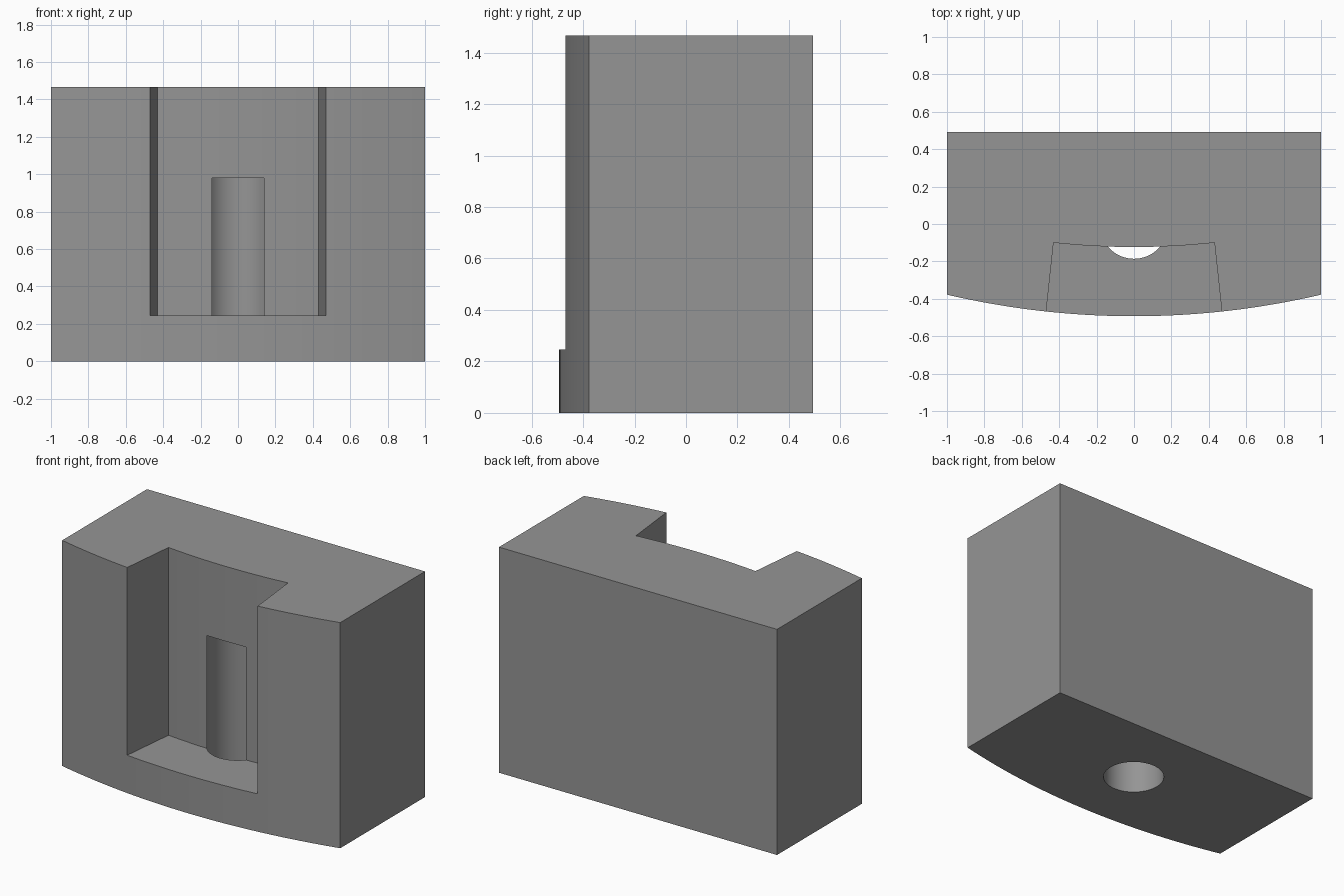
import bpy, bmesh, math

if "Cube" in bpy.data.objects:
    bpy.data.objects.remove(bpy.data.objects["Cube"])

R_OUT, R_IN = 4.4, 4.03          # concentric arcs of front face and pocket wall
CY = -0.493 + R_OUT              # shared arc centre
HEIGHT, FLOOR, BORE_TOP = 1.467, 0.246, 0.98


def arc(r, half_angle, n):
    """Points along a front-facing arc, left to right."""
    return [(r * math.sin(a), CY - r * math.cos(a))
            for a in (half_angle * (2 * i / n - 1) for i in range(n + 1))]


def prism(name, outline, z0, z1):
    """Extrude a counter-clockwise outline between two heights."""
    bm = bmesh.new()
    face = bm.faces.new([bm.verts.new((x, y, z0)) for x, y in outline])
    ext = bmesh.ops.extrude_face_region(bm, geom=[face])
    for v in ext["geom"]:
        if isinstance(v, bmesh.types.BMVert):
            v.co.z = z1
    bmesh.ops.recalc_face_normals(bm, faces=bm.faces)
    mesh = bpy.data.meshes.new(name)
    bm.to_mesh(mesh)
    bm.free()
    obj = bpy.data.objects.new(name, mesh)
    bpy.context.collection.objects.link(obj)
    return obj


# Block with a gently bowed front
front = arc(R_OUT, math.asin(1 / R_OUT), 32)
block = prism("block", front + [(1, 0.493), (-1, 0.493)], 0, HEIGHT)

# Radial-sided pocket, open at the top and front
half = math.asin(0.43 / R_IN)
pocket = prism("pocket_cutter",
               arc(R_OUT + 0.2, half, 16) + arc(R_IN, half, 16)[::-1],
               FLOOR, HEIGHT + 0.2)

# Blind round bore from below, breaking into the pocket
bore = prism("bore_cutter",
             [(0.183 * math.cos(t), 0.183 * math.sin(t) - 0.003)
              for t in (math.tau * i / 64 for i in range(64))],
             -0.2, BORE_TOP)

grey = bpy.data.materials.new("grey")
grey.diffuse_color = (0.30, 0.30, 0.30, 1)
grey.use_nodes = True
grey.node_tree.nodes["Principled BSDF"].inputs["Base Color"].default_value = grey.diffuse_color
block.data.materials.append(grey)

bpy.context.view_layer.objects.active = block
block.select_set(True)
for cutter in (pocket, bore):
    mod = block.modifiers.new(cutter.name, "BOOLEAN")
    mod.operation = "DIFFERENCE"
    mod.solver = "EXACT"
    mod.object = cutter
    bpy.ops.object.modifier_apply(modifier=mod.name)
for cutter in (pocket, bore):
    bpy.data.objects.remove(cutter, do_unlink=True)

bpy.ops.object.shade_smooth_by_angle(angle=math.radians(30))
